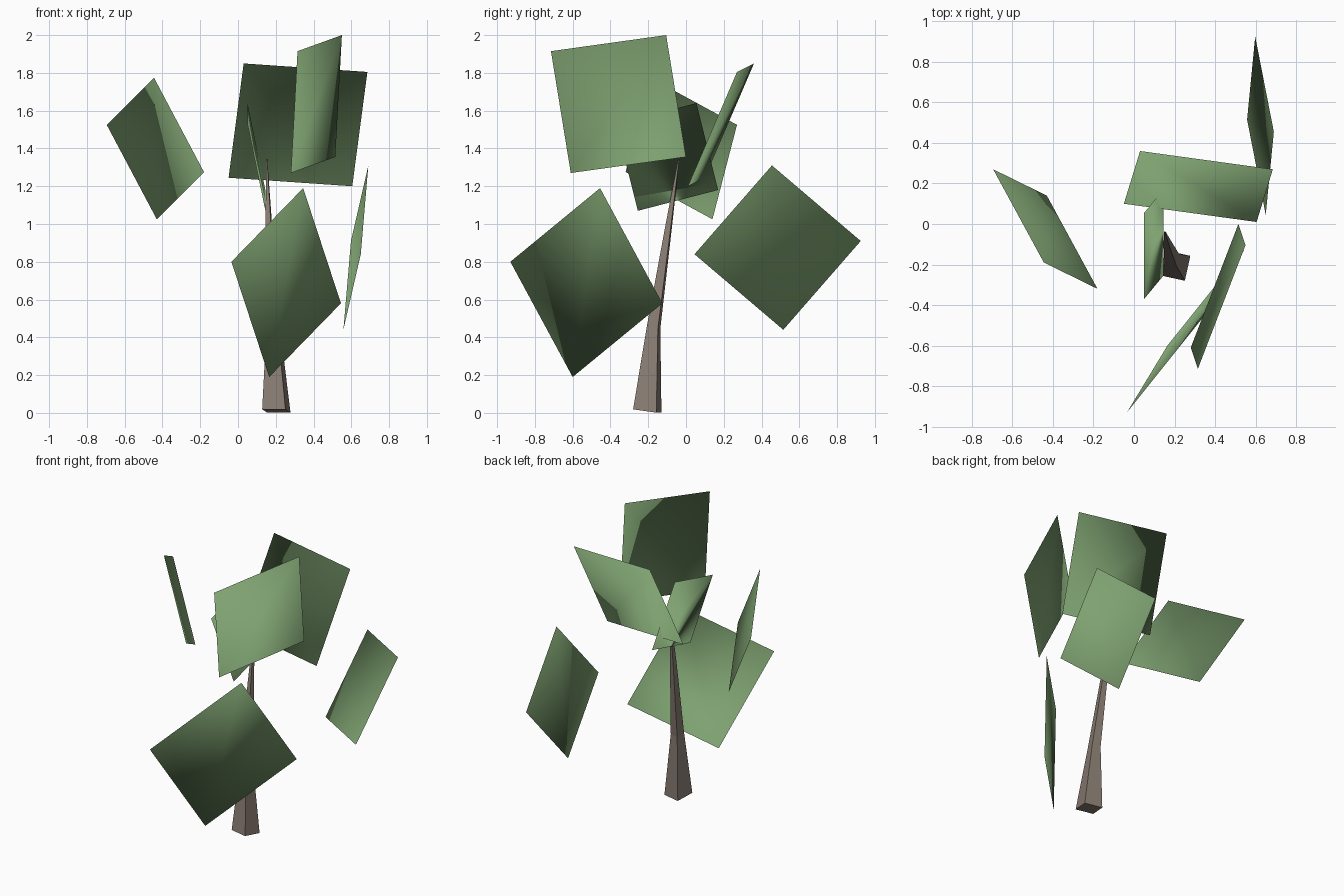
import bpy
from mathutils import Vector

cube = bpy.data.objects.get("Cube")
if cube:
    bpy.data.objects.remove(cube, do_unlink=True)


def make_material(name, color):
    mat = bpy.data.materials.new(name)
    mat.use_nodes = True
    mat.diffuse_color = color
    bsdf = mat.node_tree.nodes["Principled BSDF"]
    bsdf.inputs["Base Color"].default_value = color
    bsdf.inputs["Roughness"].default_value = 0.9
    return mat


def make_object(name, verts, faces, mat):
    mesh = bpy.data.meshes.new(name)
    mesh.from_pydata(verts, [], faces)
    mesh.materials.append(mat)
    mesh.update()
    obj = bpy.data.objects.new(name, mesh)
    bpy.context.collection.objects.link(obj)
    return obj


leaf_green = make_material("leaf green", (0.21, 0.36, 0.165, 1))
bark_brown = make_material("bark brown", (0.25, 0.205, 0.17, 1))

# Leaning four-sided trunk, tapering to a point: centre and size of each ring
rings = [((0.203, -0.205, 0.01), 1.0),
         ((0.187, -0.172, 0.45), 0.48),
         ((0.163, -0.09, 1.0), 0.23),
         ((0.152, -0.038, 1.345), 0.04)]
corner = Vector((0.048, -0.075, 0.009))
side = Vector((0.075, 0.048, 0.0))
base_tilt = Vector((0, 0, 0.009))
offsets = [corner, side - base_tilt, -corner, -side + base_tilt]
verts = [Vector(c) + o * s for c, s in rings for o in offsets]
faces = [(3, 2, 1, 0)]
for r in range(len(rings) - 1):
    for i in range(4):
        j = (i + 1) % 4
        faces.append((4 * r + i, 4 * r + j, 4 * r + 4 + j, 4 * r + 4 + i))
last = 4 * (len(rings) - 1)
faces.append(tuple(range(last, last + 4)))
make_object("trunk", verts, faces, bark_brown)

# Flat square leaf cards, shaded outward from the middle of the crown
crown_centre = Vector((0.14, -0.107, 1.1))


def leaf_card(name, a, b, c):
    """Parallelogram through three neighbouring corners, facing outward."""
    a, b, c = Vector(a), Vector(b), Vector(c)
    corners = [a, b, c, a + c - b]
    if (b - a).cross(c - b).dot((a + c) / 2 - crown_centre) < 0:
        corners.reverse()
    card = make_object(name, corners, [(0, 1, 2, 3)], leaf_green)
    card.data.polygons[0].use_smooth = True
    card.data.normals_split_custom_set_from_vertices(
        [(p - crown_centre).normalized() for p in corners])


leaf_card("right_leaf_card", (-0.695, 0.27, 1.525), (-0.445, -0.19, 1.775), (-0.18, -0.32, 1.275))
leaf_card("lower_front_leaf_card", (0.345, -0.455, 1.19), (-0.035, -0.93, 0.80), (0.165, -0.60, 0.19))
leaf_card("back_leaf_card", (0.03, 0.36, 1.85), (0.685, 0.27, 1.805), (0.605, 0.01, 1.20))
leaf_card("upper_leaf_card", (0.315, -0.715, 1.915), (0.55, -0.105, 2.0), (0.515, 0.0, 1.355))
leaf_card("left_leaf_card", (0.69, 0.455, 1.31), (0.65, 0.045, 0.84), (0.558, 0.515, 0.44))
leaf_card("inner_leaf_card", (0.05, -0.37, 1.53), (0.145, -0.255, 1.07), (0.145, 0.17, 1.18))
